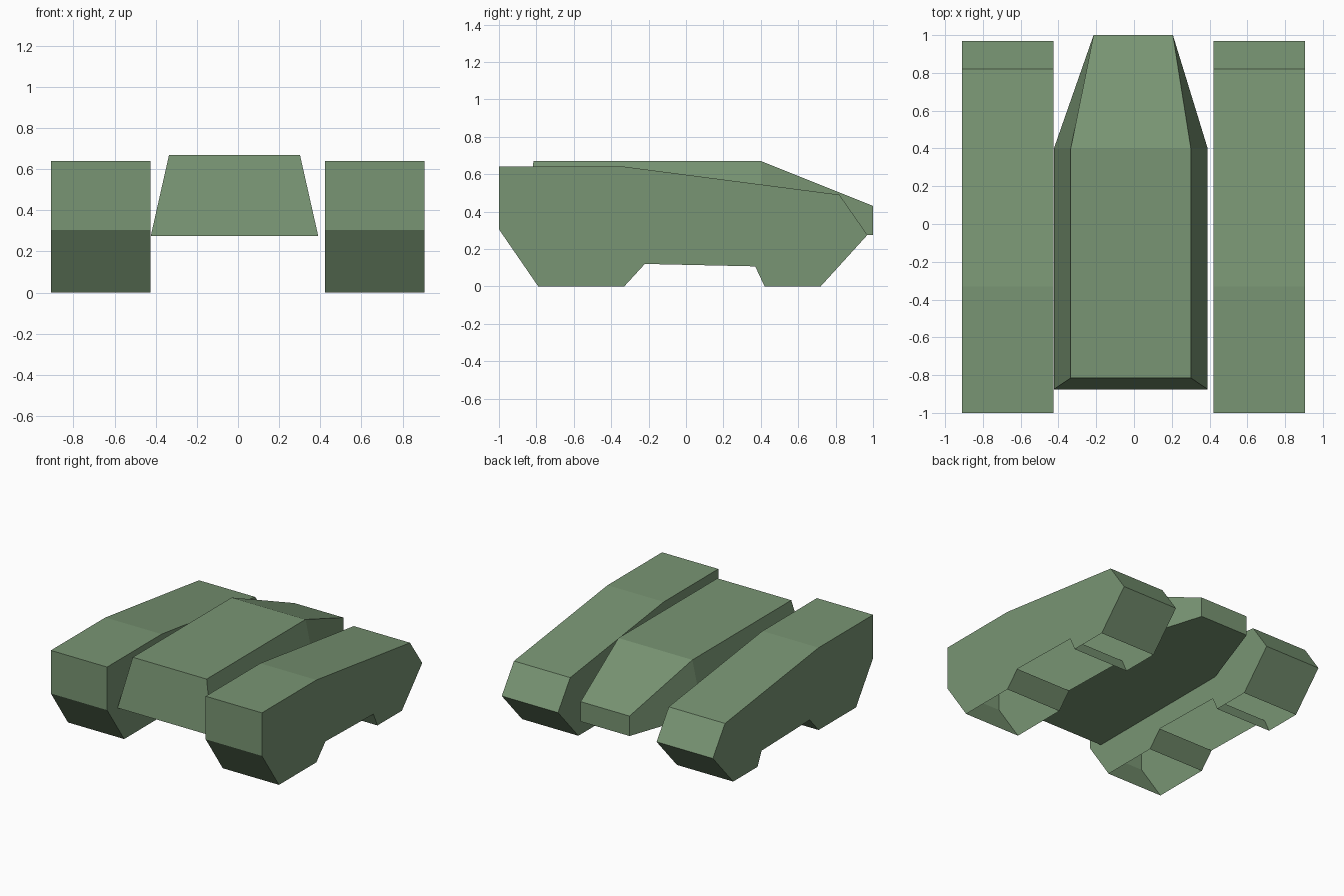
import bpy, bmesh

if "Cube" in bpy.data.objects:
    bpy.data.objects.remove(bpy.data.objects["Cube"])

green = bpy.data.materials.new("dull_green")
green.diffuse_color = (0.19, 0.30, 0.172, 1)
green.use_nodes = True
green.node_tree.nodes["Principled BSDF"].inputs["Base Color"].default_value = green.diffuse_color


def finish(name, bm):
    bmesh.ops.recalc_face_normals(bm, faces=bm.faces)
    mesh = bpy.data.meshes.new(name)
    bm.to_mesh(mesh)
    bm.free()
    mesh.materials.append(green)
    obj = bpy.data.objects.new(name, mesh)
    bpy.context.collection.objects.link(obj)
    return obj


# Track side profile (y, z), starting at the lower nose
PROFILE = [(-1, 0.305), (-1, 0.64), (-0.33, 0.64), (0.82, 0.49),
           (0.97, 0.275), (0.72, 0), (0.42, 0), (0.37, 0.107),
           (-0.22, 0.12), (-0.33, 0), (-0.79, 0)]
OPEN_EDGES = {5, 7, 9}  # the level undersides are open, so the shell is hollow


def track(name, x0, x1):
    bm = bmesh.new()
    a = [bm.verts.new((x0, y, z)) for y, z in PROFILE]
    b = [bm.verts.new((x1, y, z)) for y, z in PROFILE]
    n = len(PROFILE)
    bm.faces.new(a[::-1])
    bm.faces.new(b)
    for i in range(n):
        if i not in OPEN_EDGES:
            j = (i + 1) % n
            bm.faces.new((a[i], a[j], b[j], b[i]))
    return finish(name, bm)


track("left_track", -0.91, -0.426)
track("right_track", 0.422, 0.906)

# Hull: three cross-sections, each (y bottom, y top, half-width bottom, top, z top)
bm = bmesh.new()
CX, FLOOR = -0.017, 0.275
rings = []
for yb, yt, wb, wt, zt in [(-0.875, -0.815, 0.407, 0.318, 0.67),
                           (0.4, 0.4, 0.407, 0.318, 0.67),
                           (1.0, 1.0, 0.21, 0.21, 0.43)]:
    cx = CX if yb < 1 else -0.004
    rings.append([bm.verts.new(p) for p in (
        (cx - wb, yb, FLOOR), (cx + wb, yb, FLOOR),
        (cx + wt, yt, zt), (cx - wt, yt, zt))])
for r, s in zip(rings, rings[1:]):
    for i in range(4):
        j = (i + 1) % 4
        bm.faces.new((r[i], r[j], s[j], s[i]))
bm.faces.new(rings[0][::-1])
bm.faces.new(rings[-1])
finish("hull", bm)
